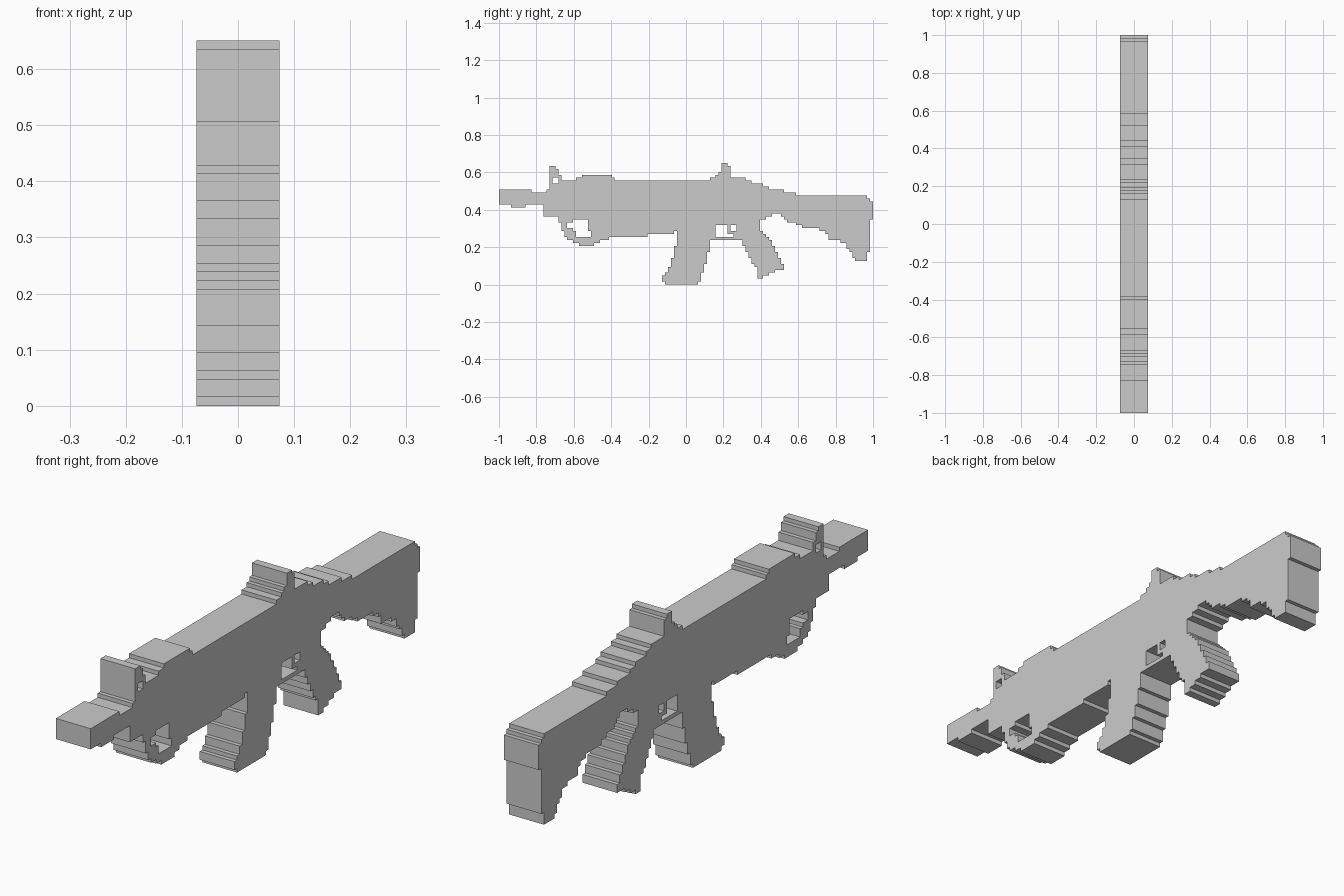
import bpy, bmesh

if "Cube" in bpy.data.objects:
    bpy.data.objects.remove(bpy.data.objects["Cube"])

CELL = 2 / 126        # size of one step in the pixel-like silhouette
HALF = 0.074          # half thickness
taken = {}            # grid cell -> part name


def level(steps, col):
    """Height of a stepped line, given as (start column, row) pairs."""
    return [row for start, row in steps if start <= col][-1]


def part(name, end, top, bottom, holes=()):
    """Claim the cells between two stepped lines, minus rectangular holes."""
    for c in range(top[0][0], end):
        for r in range(level(bottom, c), level(top, c)):
            if not any(a <= c < b and lo <= r < hi for a, b, lo, hi in holes):
                taken.setdefault((c, r), name)


def build(name):
    """Extrude a part's cells across x, leaving out walls hidden inside."""
    bm = bmesh.new()

    def face(pts):
        bm.faces.new([bm.verts.new((x, c * CELL - 1, r * CELL)) for x, c, r in pts])

    for (c, r), owner in taken.items():
        if owner != name:
            continue
        ring = [(c, r), (c + 1, r), (c + 1, r + 1), (c, r + 1)]
        face([(HALF, *p) for p in ring])
        face([(-HALF, *p) for p in reversed(ring)])
        for k, (dc, dr) in enumerate([(0, -1), (1, 0), (0, 1), (-1, 0)]):
            if (c + dc, r + dr) not in taken:
                p, q = ring[k], ring[(k + 1) % 4]
                face([(HALF, *q), (HALF, *p), (-HALF, *p), (-HALF, *q)])
    bmesh.ops.remove_doubles(bm, verts=bm.verts, dist=1e-4)
    bmesh.ops.dissolve_limit(bm, angle_limit=0.01, verts=bm.verts, edges=bm.edges)
    mesh = bpy.data.meshes.new(name)
    bm.to_mesh(mesh)
    bm.free()
    bpy.context.collection.objects.link(bpy.data.objects.new(name, mesh))


# Barrel tip
part("barrel", 15, [(0, 32), (11, 31)], [(0, 27), (4, 26), (9, 27)])

# Forward body with the open loop below it
part("handguard", 60,
     [(15, 31), (16, 32), (17, 34), (21, 35), (26, 36), (28, 37), (38, 36), (39, 35)],
     [(15, 23), (20, 21), (21, 18), (22, 16), (23, 15), (25, 14), (27, 13),
      (32, 14), (34, 15), (37, 16), (50, 17), (59, 18)],
     [(25, 30, 18, 22), (26, 31, 16, 18), (23, 25, 19, 21)])

# Front sight with its small opening
part("front_sight", 21, [(17, 40), (19, 39), (20, 37)], [(17, 34)],
     [(18, 20, 34, 36)])

# Middle body with trigger opening
part("receiver", 83, [(60, 35), (71, 36), (73, 37), (74, 36)],
     [(60, 18), (71, 15)],
     [(73, 77, 16, 20), (78, 80, 18, 20), (77, 79, 16, 17)])
part("rear_sight", 78, [(74, 38), (75, 41), (77, 40)], [(74, 36)])
part("receiver", 83, [(78, 36)], [(78, 35)])

# Leaning magazine
part("magazine", 71,
     [(55, 3), (56, 4), (57, 6), (58, 9), (59, 13), (60, 18)],
     [(55, 1), (56, 0), (67, 1), (68, 4), (69, 7), (70, 11)])

# Leaning rear grip
part("grip", 96,
     [(82, 24), (88, 18), (89, 17), (90, 16), (91, 15), (92, 13), (93, 11),
      (94, 9), (95, 7)],
     [(82, 13), (83, 11), (84, 9), (85, 7), (86, 6), (87, 2), (89, 3), (91, 4), (93, 5)])

# Shoulder stock
part("stock", 126,
     [(83, 35), (85, 34), (89, 33), (91, 32), (96, 31), (100, 30), (124, 29), (125, 28)],
     [(83, 24), (88, 22), (90, 23), (92, 24), (95, 23), (96, 22), (97, 21), (100, 20),
      (102, 19), (108, 18), (110, 17), (111, 15), (115, 14), (117, 12), (118, 11),
      (119, 9), (120, 8), (124, 11), (125, 22)])

for part_name in sorted(set(taken.values())):
    build(part_name)
